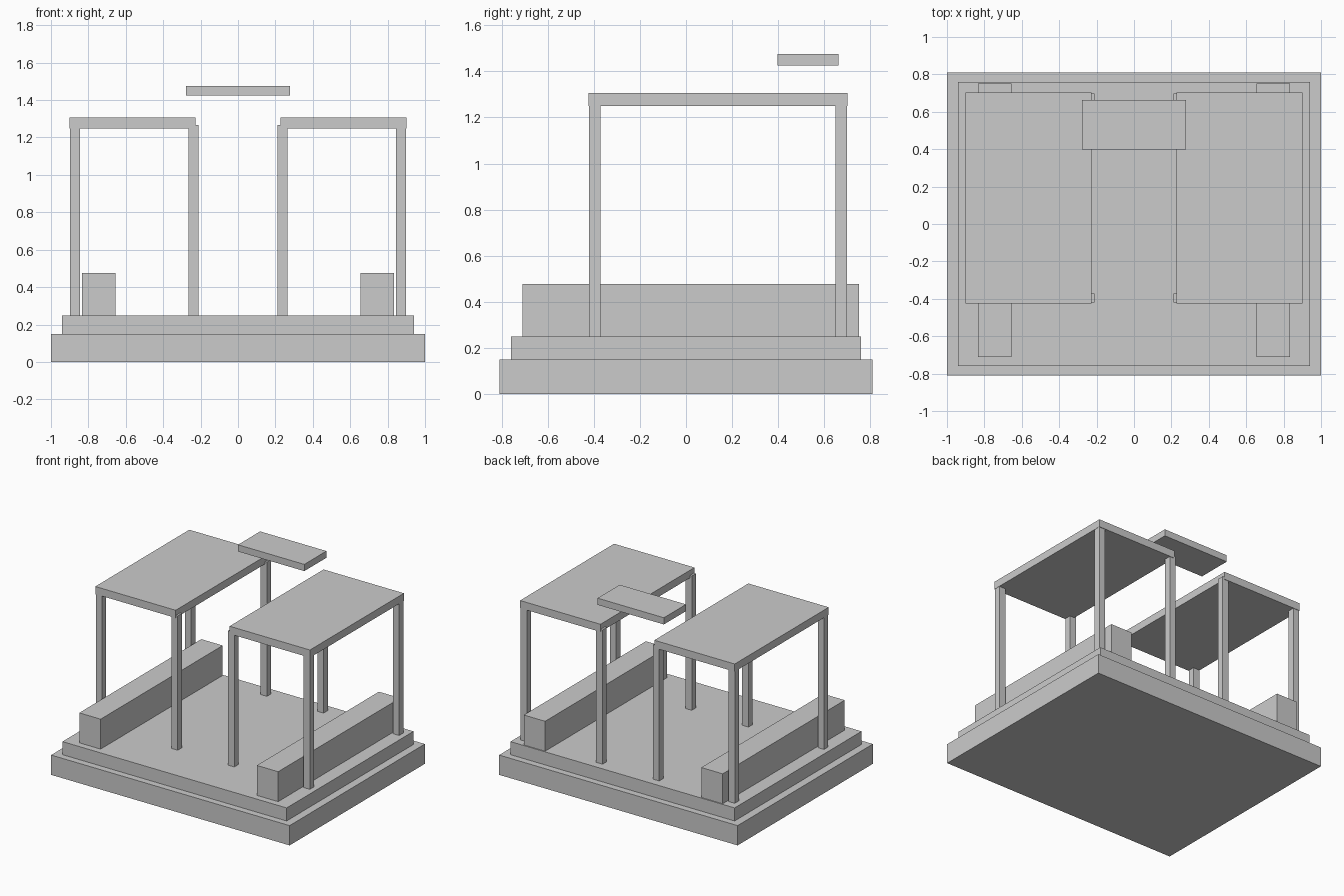
import bpy

if "Cube" in bpy.data.objects:
    bpy.data.objects.remove(bpy.data.objects["Cube"])


def box(name, x, y, z):
    """Axis-aligned box from (min, max) ranges."""
    bpy.ops.mesh.primitive_cube_add(
        size=1, location=[(a + b) / 2 for a, b in (x, y, z)])
    ob = bpy.context.object
    ob.name = name
    ob.scale = [b - a for a, b in (x, y, z)]
    bpy.ops.object.transform_apply(location=False, rotation=False, scale=True)
    return ob


def pair(name, x, y, z):
    """Box on the right plus its mirror image on the left."""
    box(name + "_right", x, y, z)
    box(name + "_left", (-x[1], -x[0]), y, z)


# Stepped platform
box("base_step", (-1, 1), (-0.81, 0.81), (0, 0.15))
box("upper_step", (-0.94, 0.94), (-0.76, 0.76), (0.15, 0.249))

# Long side benches
pair("bench", (0.655, 0.834), (-0.71, 0.752), (0.249, 0.476))

# Canopy roofs
pair("canopy_roof", (0.226, 0.9), (-0.424, 0.702), (1.249, 1.307))

# Canopy posts, running slightly into the roofs
for end, y in (("front", (-0.421, -0.371)), ("back", (0.648, 0.698))):
    pair(end + "_inner_post", (0.211, 0.264), y, (0.249, 1.267))
    pair(end + "_outer_post", (0.846, 0.898), y, (0.249, 1.267))

# Raised centre panel
box("centre_panel", (-0.278, 0.278), (0.397, 0.662), (1.425, 1.476))
